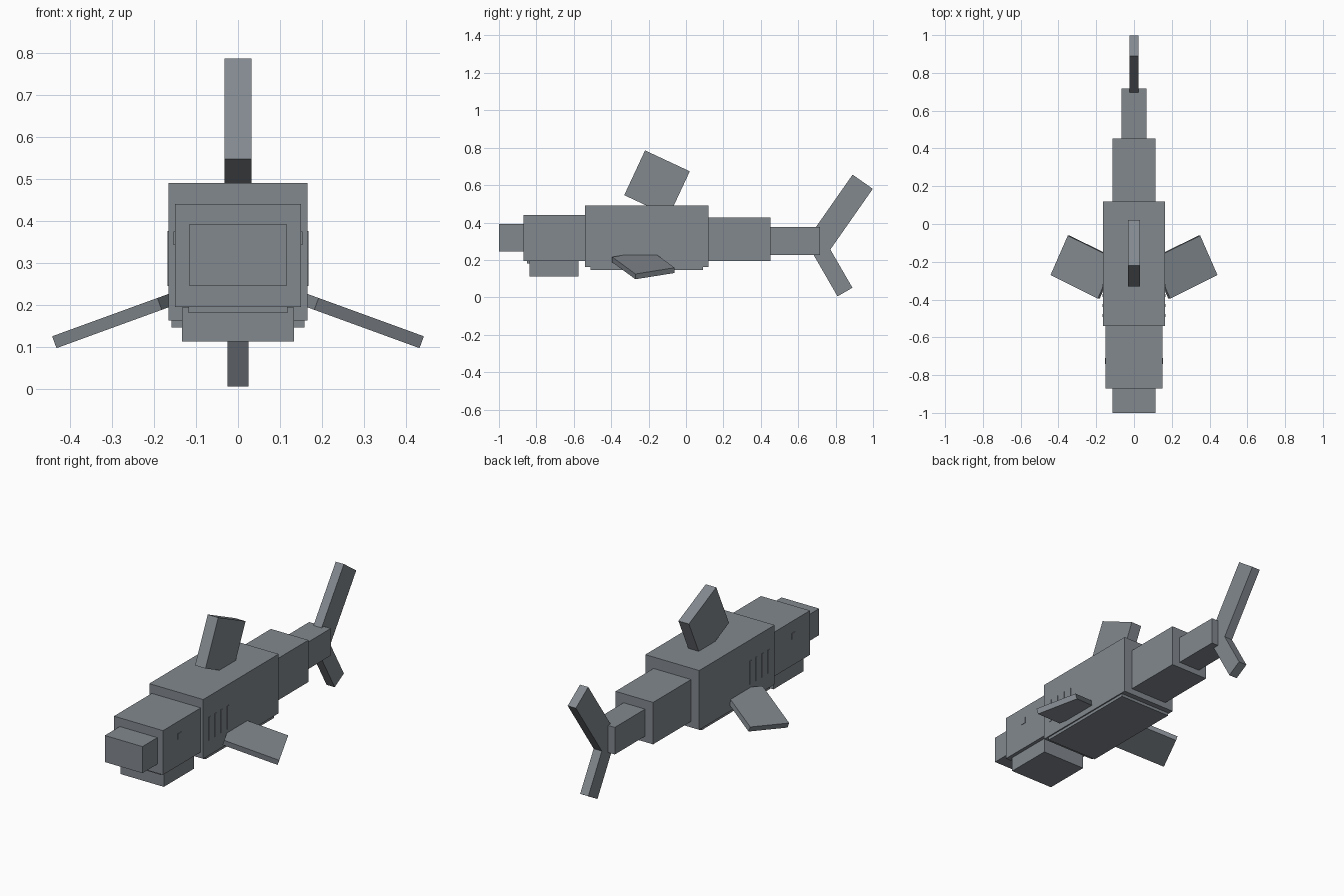
import bpy
from math import radians
from mathutils import Matrix, Vector

cube = bpy.data.objects.get("Cube")
if cube:
    bpy.data.objects.remove(cube, do_unlink=True)

grey = bpy.data.materials.new("slate_grey")
grey.use_nodes = True
colour = (0.225, 0.25, 0.275, 1)
grey.diffuse_color = colour
grey.node_tree.nodes["Principled BSDF"].inputs["Base Color"].default_value = colour


def block(name, size, centre, rotation=None):
    """Flat-shaded box with its size and rotation baked into the mesh."""
    bpy.ops.mesh.primitive_cube_add(size=1)
    obj = bpy.context.object
    obj.name = name
    turn = rotation or Matrix.Identity(4)
    obj.data.transform(turn @ Matrix.Diagonal(Vector((*size, 1))))
    obj.location = centre
    obj.data.materials.append(grey)
    return obj


def segment(name, half_width, y0, y1, z0, z1):
    """Body box, centred on x, given by its extents."""
    return block(name, (2 * half_width, y1 - y0, z1 - z0),
                 (0, (y0 + y1) / 2, (z0 + z1) / 2))


def tilt(angle, axis):
    return Matrix.Rotation(radians(angle), 4, axis)


# Stepped body from nose to tail
segment("snout", 0.115, -1.0, -0.86, 0.245, 0.392)
segment("head", 0.15, -0.87, -0.53, 0.195, 0.44)
segment("upper_teeth", 0.118, -0.85, -0.60, 0.18, 0.20)
segment("lower_jaw", 0.133, -0.838, -0.575, 0.112, 0.193)
segment("body", 0.165, -0.54, 0.12, 0.162, 0.49)
segment("belly", 0.158, -0.51, 0.09, 0.146, 0.18)
segment("rear_body", 0.115, 0.11, 0.452, 0.195, 0.427)
segment("tail_stem", 0.066, 0.44, 0.717, 0.227, 0.377)

# Fins on the centre line, leaning back
block("dorsal_fin", (0.064, 0.264, 0.264), (0, -0.155, 0.61), tilt(-25, 'X'))
block("upper_tail_fin", (0.05, 0.132, 0.40), (0, 0.83, 0.454), tilt(-35, 'X'))
block("lower_tail_fin", (0.05, 0.092, 0.30), (0, 0.775, 0.158), tilt(30, 'X'))

# Paired side parts
for side, label in ((1, "left"), (-1, "right")):
    block(label + "_pectoral_fin", (0.294, 0.231, 0.03),
          (side * 0.266, -0.228, 0.173),
          tilt(side * 20, 'Y') @ tilt(side * 25, 'Z'))
    block(label + "_eye", (0.01, 0.033, 0.033), (side * 0.148, -0.725, 0.358))
    for i in range(4):
        block(f"{label}_gill_{i + 1}", (0.01, 0.015, 0.13),
              (side * 0.163, -0.485 + i * 0.053, 0.31))
